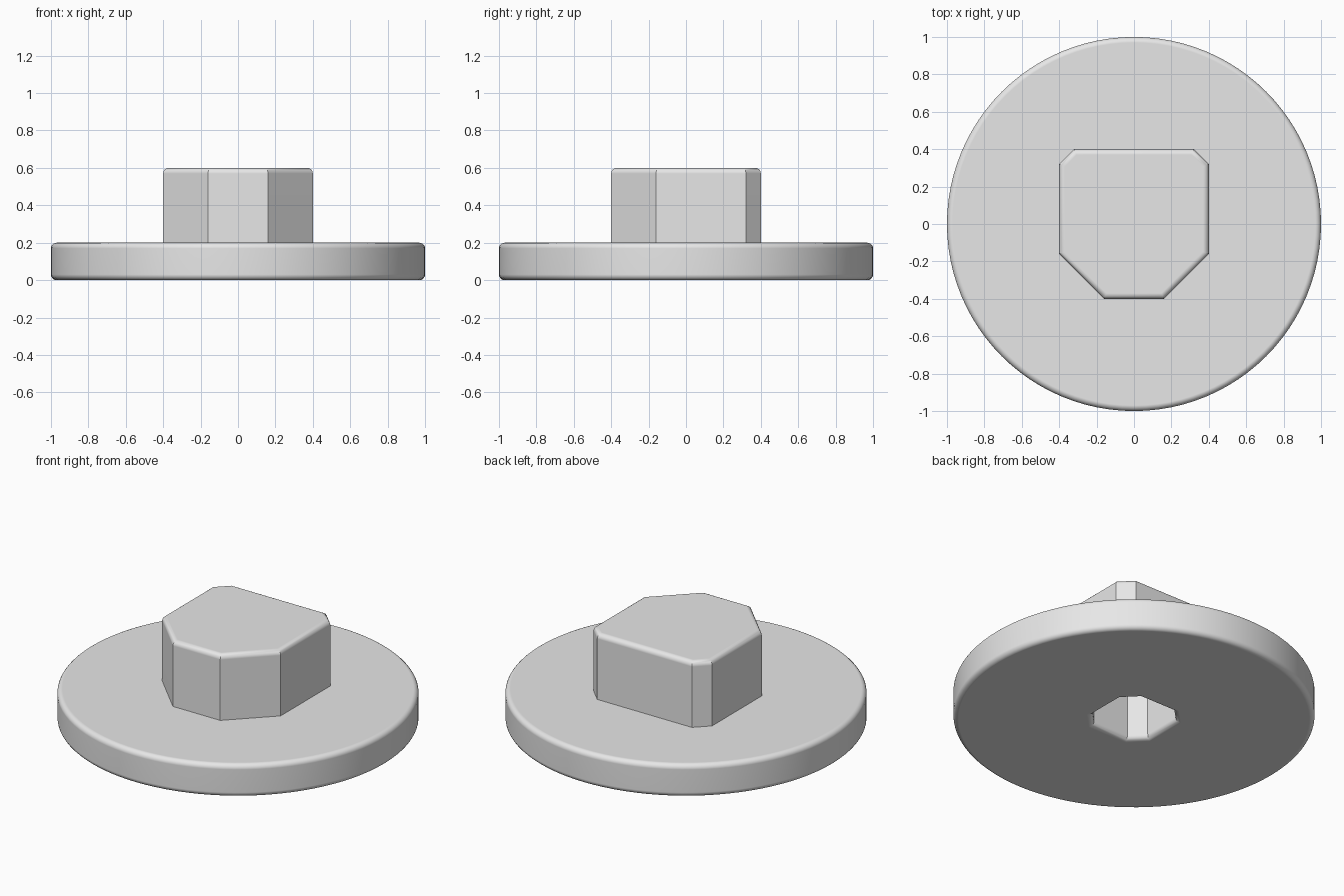
import bpy, bmesh, math

if "Cube" in bpy.data.objects:
    bpy.data.objects.remove(bpy.data.objects["Cube"])

R = 0.03      # edge rounding radius
STEPS = 5     # rounding segments


def disc_ring(off, n=96):
    return [((1 + off) * math.cos(2 * math.pi * i / n),
             (1 + off) * math.sin(2 * math.pi * i / n)) for i in range(n)]


def chamfered_square(h, back, front, off):
    # square outline with cut corners, offset by a constant distance
    h, b, f = h + off, back + off * 0.586, front + off * 0.586
    return [(h, -h + f), (h, h - b), (h - b, h), (-h + b, h),
            (-h, h - b), (-h, -h + f), (-h + f, -h), (h - f, -h)]


def loft(name, rings):
    # rings: list of (outline, z) from bottom to top
    bm = bmesh.new()
    loops = [[bm.verts.new((x, y, z)) for x, y in pts] for pts, z in rings]
    n = len(loops[0])
    for a, b in zip(loops, loops[1:]):
        for i in range(n):
            j = (i + 1) % n
            bm.faces.new((a[i], a[j], b[j], b[i]))
    bm.faces.new(loops[0][::-1])
    bm.faces.new(loops[-1])
    bmesh.ops.recalc_face_normals(bm, faces=bm.faces)
    me = bpy.data.meshes.new(name)
    bm.to_mesh(me)
    bm.free()
    ob = bpy.data.objects.new(name, me)
    bpy.context.collection.objects.link(ob)
    return ob


arc = [math.pi / 2 * k / STEPS for k in range(STEPS + 1)]

# round base plate with rounded rims
base = loft("base_with_boss",
            [(disc_ring(R * (math.sin(a) - 1)), R * (1 - math.cos(a))) for a in arc] +
            [(disc_ring(R * (math.cos(a) - 1)), 0.2 - R + R * math.sin(a)) for a in arc])

# boss with small back and large front chamfers, rounded top edge
boss = loft("boss",
            [(chamfered_square(0.4, 0.08, 0.24, 0), 0.1)] +
            [(chamfered_square(0.4, 0.08, 0.24, R * (math.cos(a) - 1)),
              0.6 - R + R * math.sin(a)) for a in arc])

# socket cutter with a flared, rounded mouth
socket = loft("socket_cutter",
              [(chamfered_square(0.2, 0.08, 0.08, R), -0.1)] +
              [(chamfered_square(0.2, 0.08, 0.08, R * (1 - math.cos(a))),
                R * (1 - math.sin(a))) for a in reversed(arc)] +
              [(chamfered_square(0.2, 0.08, 0.08, 0), 0.4)])

# join the boss and cut the socket
bpy.context.view_layer.objects.active = base
base.select_set(True)
for tool, op in ((boss, 'UNION'), (socket, 'DIFFERENCE')):
    tool.hide_render = True
    m = base.modifiers.new(tool.name, 'BOOLEAN')
    m.object, m.operation, m.solver = tool, op, 'EXACT'
    bpy.ops.object.modifier_apply(modifier=m.name)
    bpy.data.objects.remove(tool)

# finish
mat = bpy.data.materials.new("light_grey")
mat.diffuse_color = (0.8, 0.8, 0.8, 1)
mat.use_nodes = True
mat.node_tree.nodes["Principled BSDF"].inputs["Base Color"].default_value = mat.diffuse_color
base.data.materials.clear()
base.data.materials.append(mat)
bpy.ops.object.shade_smooth_by_angle(angle=math.radians(30))
wn = base.modifiers.new("flat_face_normals", 'WEIGHTED_NORMAL')
wn.keep_sharp = True
